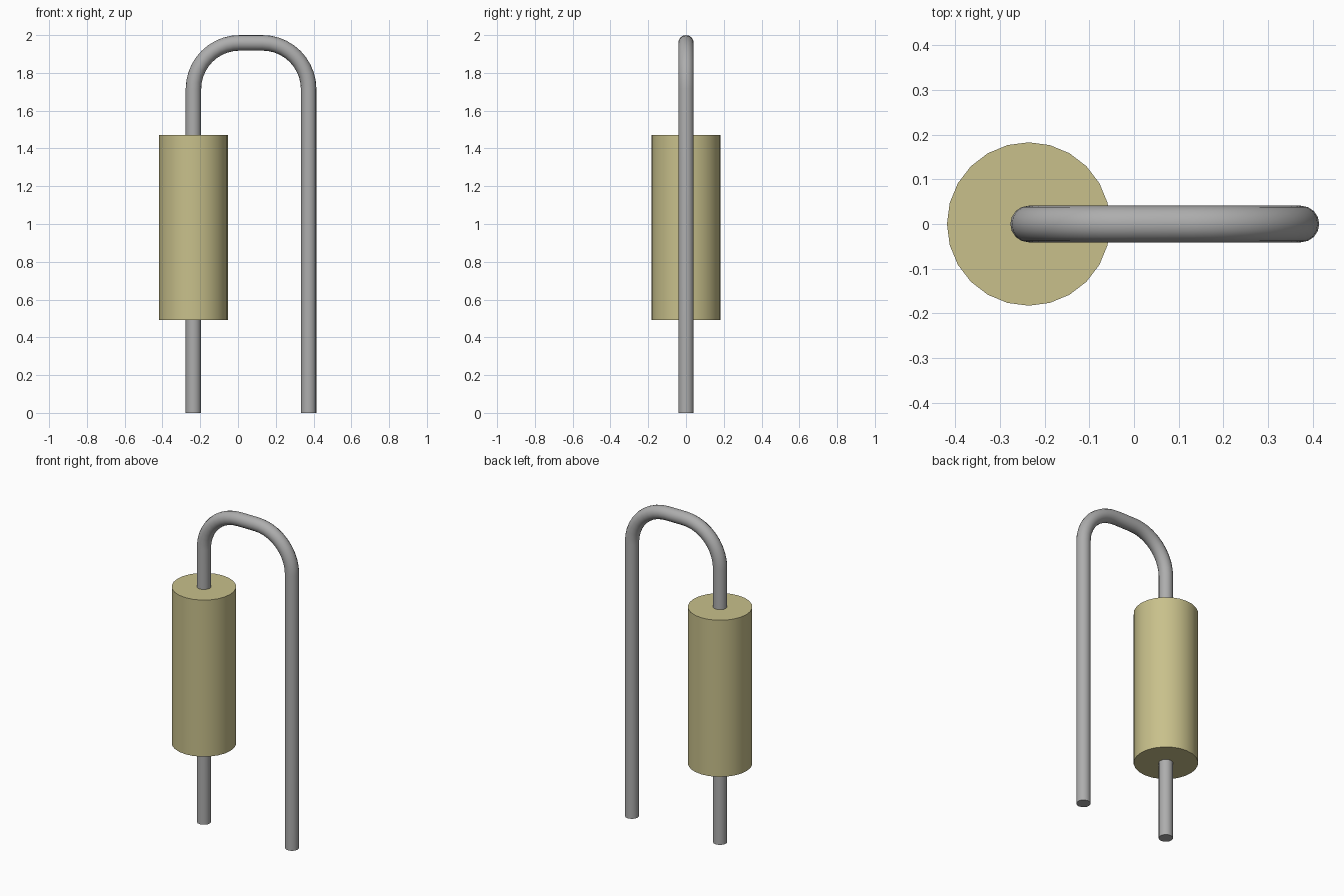
import bpy
from math import sin, cos, pi, radians

if "Cube" in bpy.data.objects:
    bpy.data.objects.remove(bpy.data.objects["Cube"], do_unlink=True)

BODY_X, LEG_X = -0.236, 0.374
WIRE_R, BEND_R, BEND_Z = 0.041, 0.245, 1.714


def material(name, colour):
    mat = bpy.data.materials.new(name)
    mat.use_nodes = True
    mat.diffuse_color = colour
    mat.node_tree.nodes["Principled BSDF"].inputs["Base Color"].default_value = colour
    return mat


def finish(obj, mat):
    bpy.ops.object.select_all(action="DESELECT")
    obj.select_set(True)
    bpy.context.view_layer.objects.active = obj
    if obj.type == "CURVE":
        bpy.ops.object.convert(target="MESH")
        obj = bpy.context.object
    obj.data.materials.clear()
    obj.data.materials.append(mat)
    bpy.ops.object.shade_smooth_by_angle(angle=radians(35))


def bend(centre_x, start, steps=10):
    """Quarter-circle of path points, turning clockwise from the start angle."""
    angles = [start - pi / 2 * i / steps for i in range(steps + 1)]
    return [(centre_x + BEND_R * cos(a), 0, BEND_Z + BEND_R * sin(a)) for a in angles]


khaki = material("khaki body", (0.58, 0.53, 0.26, 1))
grey = material("grey metal", (0.42, 0.42, 0.42, 1))

# Cylindrical component body
bpy.ops.mesh.primitive_cylinder_add(vertices=24, radius=0.183, depth=0.98,
                                    location=(BODY_X, 0, 0.982))
body = bpy.context.object
body.name = "resistor_body"
finish(body, khaki)

# Wire lead: up through the body, over the top and down to the ground
path = [(BODY_X, 0, 0)]
path += bend(BODY_X + BEND_R, pi)
path += bend(LEG_X - BEND_R, pi / 2)
path += [(LEG_X, 0, 0)]
curve = bpy.data.curves.new("wire_lead", "CURVE")
curve.dimensions = "3D"
curve.bevel_depth = WIRE_R
curve.bevel_resolution = 6
curve.use_fill_caps = True
spline = curve.splines.new("POLY")
spline.points.add(len(path) - 1)
for point, co in zip(spline.points, path):
    point.co = (*co, 1)
lead = bpy.data.objects.new("wire_lead", curve)
bpy.context.collection.objects.link(lead)
finish(lead, grey)
